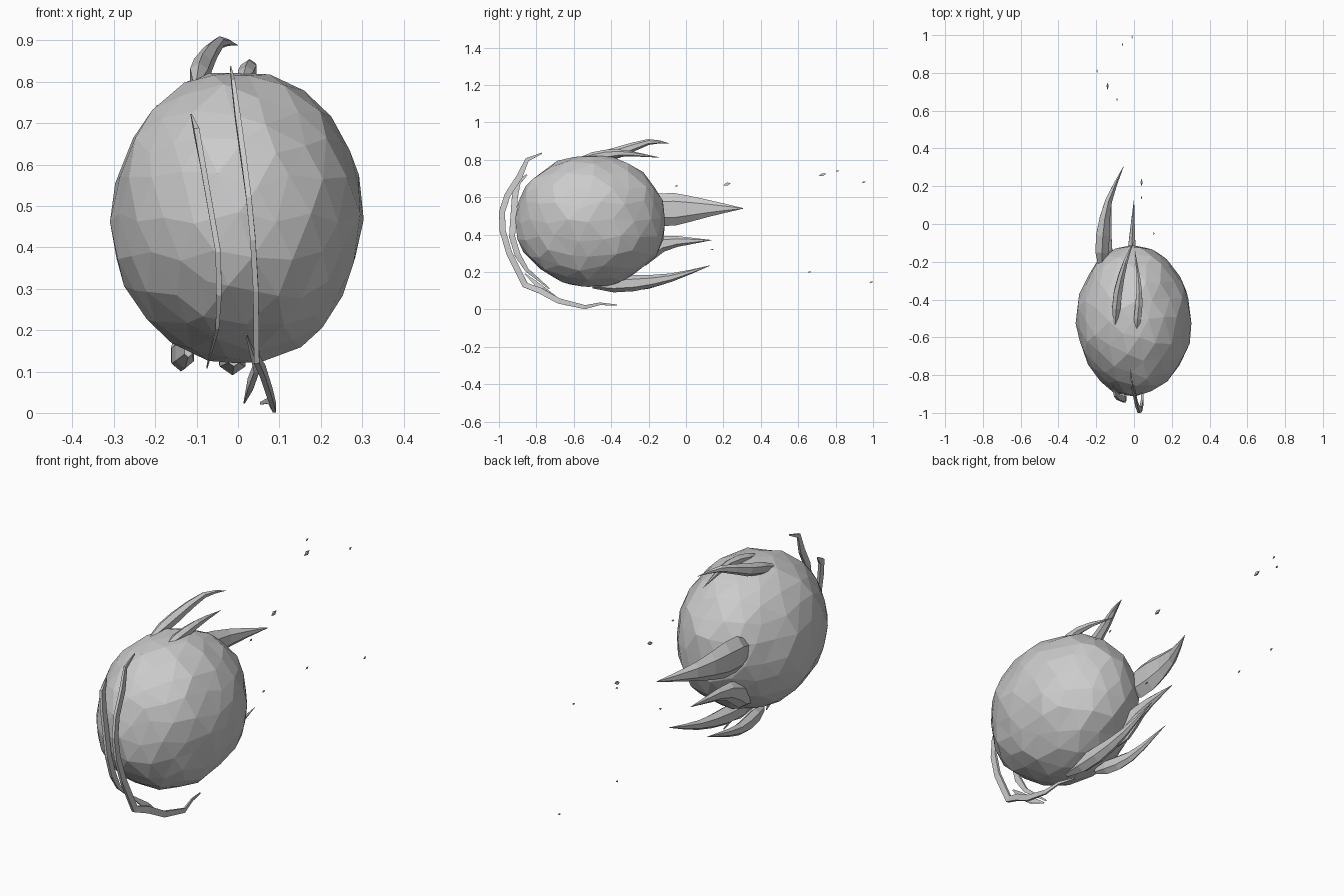
import bpy, bmesh, math, random
from mathutils import Vector

if "Cube" in bpy.data.objects:
    bpy.data.objects.remove(bpy.data.objects["Cube"])

random.seed(4)
stone = bpy.data.materials.new("stone grey")
stone.diffuse_color = (0.6, 0.6, 0.6, 1)
stone.use_nodes = True
stone.node_tree.nodes["Principled BSDF"].inputs["Base Color"].default_value = stone.diffuse_color


def finish(name, bm):
    bmesh.ops.recalc_face_normals(bm, faces=bm.faces)
    me = bpy.data.meshes.new(name)
    bm.to_mesh(me)
    bm.free()
    me.materials.append(stone)
    ob = bpy.data.objects.new(name, me)
    bpy.context.collection.objects.link(ob)
    return ob


def spline(ctrl, count):
    """Smooth path through the control points."""
    c = [Vector(p) for p in ctrl]
    c = [2 * c[0] - c[1]] + c + [2 * c[-1] - c[-2]]
    out = []
    for i in range(count):
        u = i / (count - 1) * (len(c) - 3)
        k = min(int(u), len(c) - 4)
        t = u - k
        a, b, d, e = c[k:k + 4]
        out.append(0.5 * (2 * b + (d - a) * t + (2 * a - 5 * b + 4 * d - e) * t ** 2
                          + (3 * b - a - 3 * d + e) * t ** 3))
    return out


def loft(name, pts, w, h, taper, sides):
    """Skin a path; w is the half width across x, h the half depth, taper(u) scales both."""
    bm = bmesh.new()
    pts = [Vector(p) for p in pts]
    last = len(pts) - 1
    rings = []
    for i, p in enumerate(pts):
        t = (pts[min(i + 1, last)] - pts[max(i - 1, 0)]).normalized()
        n = Vector((1, 0, 0)).cross(t).normalized()
        s = t.cross(n)
        f = taper(i / last)
        off, k = (math.pi / 4, math.sqrt(2)) if sides == 4 else (math.pi / 2, 1)
        angles = [off + 2 * math.pi * j / sides for j in range(sides)]
        rings.append([bm.verts.new(p + k * f * (s * w * math.cos(a) + n * h * math.sin(a)))
                      for a in angles])
    for a, b in zip(rings, rings[1:]):
        for j in range(sides):
            k = (j + 1) % sides
            bm.faces.new((a[j], a[k], b[k], b[j]))
    bm.faces.new(rings[0])
    bm.faces.new(rings[-1])
    return finish(name, bm)


# Faceted boulder
bm = bmesh.new()
bmesh.ops.create_icosphere(bm, subdivisions=3, radius=1)
for v in bm.verts:
    d = v.co + Vector([random.uniform(-0.05, 0.05) for _ in range(3)])
    d = d.normalized() * random.uniform(0.985, 1.025)
    v.co = Vector((d.x * 0.303, d.y * 0.4 - 0.51, d.z * 0.355 + 0.472))
finish("boulder", bm)


# Flame tongues: blunt root, full belly, sharp tip
def flame(name, ctrl, w, h):
    loft(name, spline(ctrl, 7), w, h,
         lambda u: 0.02 + 0.98 * min(1, 0.4 + 3.6 * u) * min(1, (1 - u) / 0.65), 6)


flame("large_rear_flame", [(-0.17, -0.24, 0.53), (-0.165, -0.06, 0.535),
                           (-0.135, 0.12, 0.54), (-0.055, 0.305, 0.54)], 0.041, 0.087)
flame("middle_rear_flame", [(-0.13, -0.3, 0.24), (-0.14, -0.13, 0.35), (-0.12, 0.135, 0.37)],
      0.036, 0.056)
flame("lower_centre_flame", [(-0.01, -0.5, 0.13), (-0.015, -0.28, 0.14),
                             (-0.01, -0.08, 0.17), (0, 0.13, 0.235)], 0.036, 0.043)
flame("lower_left_flame", [(-0.12, -0.42, 0.15), (-0.145, -0.2, 0.14), (-0.15, 0.05, 0.2)],
      0.026, 0.038)
flame("upper_left_flame", [(-0.1, -0.53, 0.795), (-0.085, -0.36, 0.84),
                           (-0.045, -0.2, 0.895), (0, -0.09, 0.888)], 0.025, 0.03)
flame("upper_right_flame", [(0.012, -0.57, 0.8), (0.028, -0.36, 0.835), (0.005, -0.14, 0.812)],
      0.022, 0.026)


# Thin streaks curling round the front, pinched at both ends
def streak(name, pts):
    loft(name, pts, 0.0065, 0.016, lambda u: 0.2 + 0.8 * min(1, 7 * u, 3.5 * (1 - u)), 4)


streak("long_streak", [(-0.018, -0.77, 0.835), (-0.012, -0.85, 0.8), (0, -0.89, 0.71),
                       (0.014, -0.955, 0.61), (0.026, -0.984, 0.52), (0.036, -0.98, 0.42),
                       (0.043, -0.945, 0.3), (0.045, -0.86, 0.13), (0.06, -0.78, 0.1),
                       (0.078, -0.68, 0.045), (0.088, -0.54, 0.012), (0.075, -0.46, 0.03),
                       (0.055, -0.37, 0.023)])
streak("short_streak", [(-0.113, -0.85, 0.72), (-0.1, -0.9, 0.68), (-0.085, -0.915, 0.6),
                        (-0.048, -0.93, 0.39), (-0.046, -0.9, 0.29), (-0.05, -0.85, 0.21),
                        (-0.075, -0.73, 0.11)])
streak("branch_streak", [(0.02, -0.86, 0.19), (0.045, -0.77, 0.11), (0.03, -0.72, 0.07),
                         (0.015, -0.64, 0.025)])

# Sparks flying off behind
sparks = [(0.04, 0.22, 0.67), (-0.14, 0.73, 0.72), (-0.195, 0.81, 0.74), (-0.06, 0.95, 0.68),
          (0.04, 0.14, 0.32), (-0.09, 0.66, 0.2), (-0.01, 0.99, 0.145), (0.105, -0.05, 0.66)]
for i, p in enumerate(sparks):
    r = 0.02 if i < 2 else 0.01
    arm = Vector((0, r, r * 0.3))
    loft(f"spark_{i + 1}", [Vector(p) - arm, Vector(p), Vector(p) + arm], r * 0.25, r * 0.4,
         lambda u: 1 - 1.9 * abs(u - 0.5), 4)
